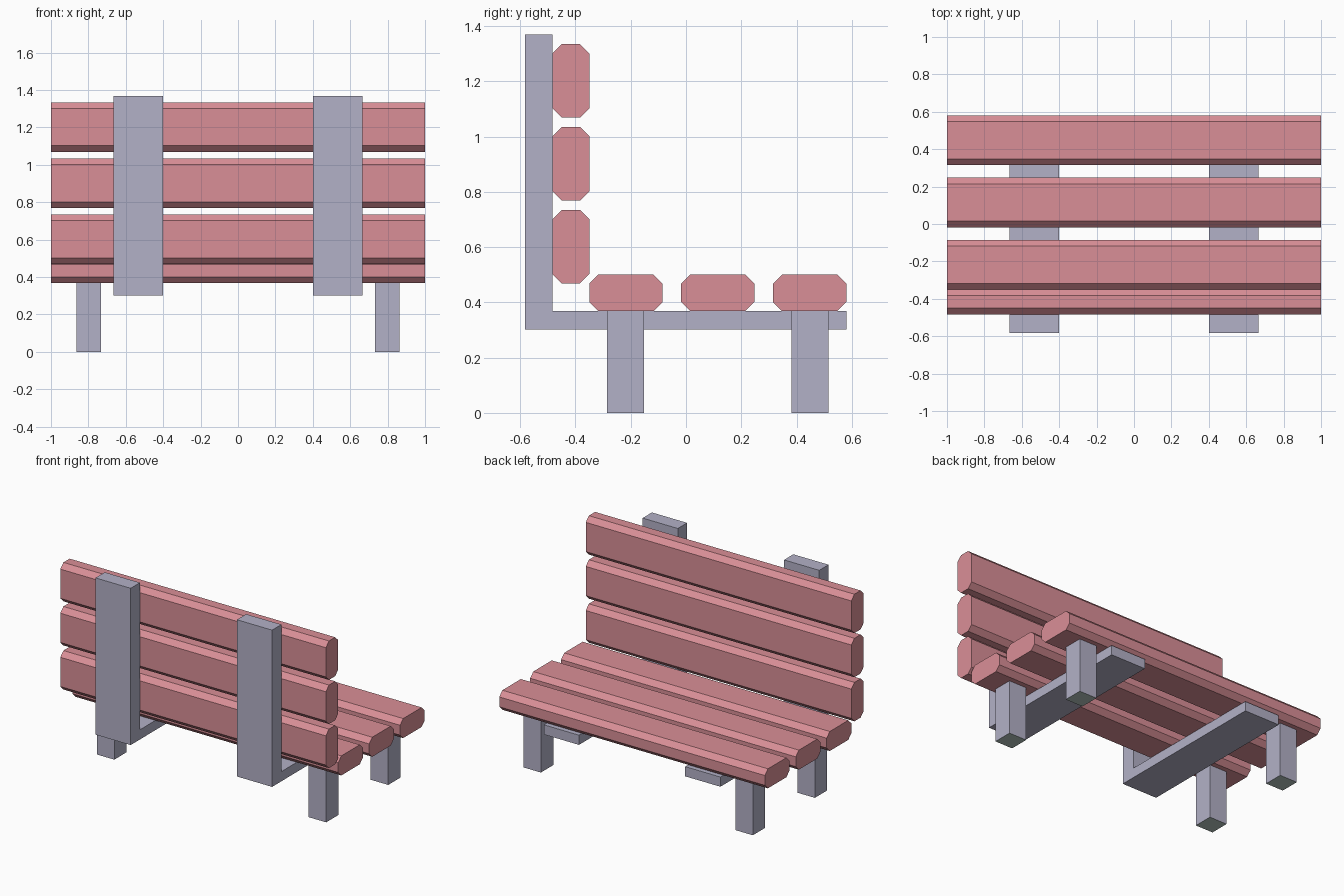
import bpy

if "Cube" in bpy.data.objects:
    bpy.data.objects.remove(bpy.data.objects["Cube"])


def material(name, rgb):
    m = bpy.data.materials.new(name)
    m.diffuse_color = (*rgb, 1)
    m.use_nodes = True
    m.node_tree.nodes["Principled BSDF"].inputs["Base Color"].default_value = m.diffuse_color
    return m


wood = material("rose_wood", (0.70, 0.275, 0.31))
metal = material("lilac_grey", (0.45, 0.44, 0.57))
foot = material("green_grey", (0.46, 0.57, 0.53))


def extrude_x(name, profile, x0, x1, mat):
    """Prism from a (y, z) profile listed counter-clockwise seen from +x."""
    n = len(profile)
    verts = [(x, y, z) for x in (x0, x1) for y, z in profile]
    faces = [tuple(reversed(range(n))), tuple(range(n, 2 * n))]
    faces += [(i, (i + 1) % n, n + (i + 1) % n, n + i) for i in range(n)]
    mesh = bpy.data.meshes.new(name)
    mesh.from_pydata(verts, [], faces)
    mesh.materials.append(mat)
    obj = bpy.data.objects.new(name, mesh)
    bpy.context.collection.objects.link(obj)
    return obj


def slat(name, y0, y1, z0, z1, c=0.033):
    profile = [(y0 + c, z0), (y1 - c, z0), (y1, z0 + c), (y1, z1 - c),
               (y1 - c, z1), (y0 + c, z1), (y0, z1 - c), (y0, z0 + c)]
    extrude_x(name, profile, -1, 1, wood)


# Chamfered seat and back slats
for i in range(3):
    y = -0.35 + i * 0.3325
    slat(f"seat_slat_{i + 1}", y, y + 0.265, 0.368, 0.501)
    z = 0.469 + i * 0.30
    slat(f"back_slat_{i + 1}", -0.483, -0.35, z, z + 0.265)

# L-shaped brackets and legs on both sides
bracket = [(-0.583, 0.302), (0.58, 0.302), (0.58, 0.368),
           (-0.483, 0.368), (-0.483, 1.369), (-0.583, 1.369)]
for side, s in (("left", -1), ("right", 1)):
    xa, xb = sorted((s * 0.40, s * 0.665))
    extrude_x(f"{side}_bracket", bracket, xa, xb, metal)
    xa, xb = sorted((s * 0.732, s * 0.864))
    for end, y0 in (("back", -0.285), ("seat_edge", 0.382)):
        y1 = y0 + 0.133
        leg = extrude_x(f"{side}_{end}_leg",
                        [(y0, 0), (y1, 0), (y1, 0.368), (y0, 0.368)], xa, xb, metal)
        # Underside of each foot
        leg.data.materials.append(foot)
        for p in leg.data.polygons:
            if p.normal.z < -0.9:
                p.material_index = 1
